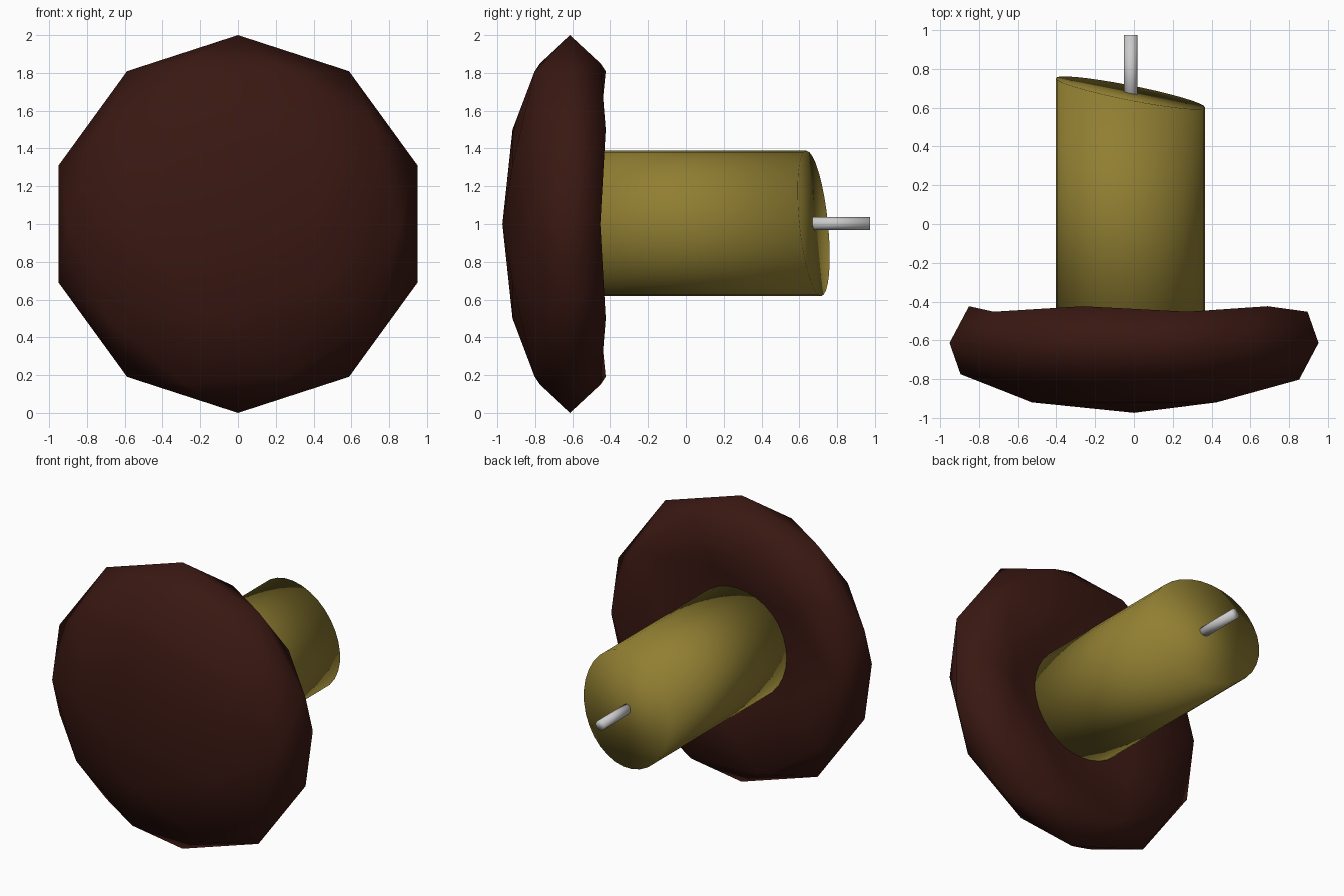
import bpy, bmesh, math
from mathutils import Matrix

if "Cube" in bpy.data.objects:
    bpy.data.objects.remove(bpy.data.objects["Cube"])


def material(name, color):
    m = bpy.data.materials.new(name)
    m.diffuse_color = (*color, 1)
    m.use_nodes = True
    m.node_tree.nodes["Principled BSDF"].inputs["Base Color"].default_value = m.diffuse_color
    return m


def finish(name, bm, mat=None):
    bmesh.ops.recalc_face_normals(bm, faces=bm.faces)
    for f in bm.faces:
        f.smooth = True
    mesh = bpy.data.meshes.new(name)
    bm.to_mesh(mesh)
    bm.free()
    obj = bpy.data.objects.new(name, mesh)
    bpy.context.collection.objects.link(obj)
    if mat:
        mesh.materials.append(mat)
    return obj


def rod(radius, x, z, y0, end, sides=32):
    """Cylinder along y from y0 to the surface y = end(x, z)."""
    bm = bmesh.new()
    bmesh.ops.create_cone(bm, cap_ends=True, segments=sides, radius1=radius,
                          radius2=radius, depth=2,
                          matrix=Matrix.Translation((x, 0, z)) @ Matrix.Rotation(-math.pi / 2, 4, 'X'))
    for v in bm.verts:
        v.co.y = end(v.co.x, v.co.z) if v.co.y > 0 else y0
    return bm


brown = material("cap_brown", (0.042, 0.009, 0.006))
olive = material("stem_olive", (0.28, 0.21, 0.032))

# Low-poly cap: flattened icosphere with its inner back side pushed in to a dish
bm = bmesh.new()
bmesh.ops.create_icosphere(bm, subdivisions=2, radius=1,
                           matrix=Matrix.Rotation(-math.pi / 2, 4, 'X'))
for v in bm.verts:
    r = math.hypot(v.co.x, v.co.z)
    if v.co.y > 0.7:
        v.co.y = 0.22 if r > 0.3 else 0.16
    v.co.y = v.co.y * 0.36 - 0.613
    v.co.z += 1
finish("cap", bm, brown)

# Stem with a slanted end
finish("stem", rod(0.385, -0.018, 1.003, -0.65,
                   lambda x, z: 0.673 - 0.196 * x - 0.1 * (z - 1)), olive)

# Thin pin at the end of the stem
finish("pin", rod(0.034, -0.017, 1.003, 0.6, lambda x, z: 0.973))
